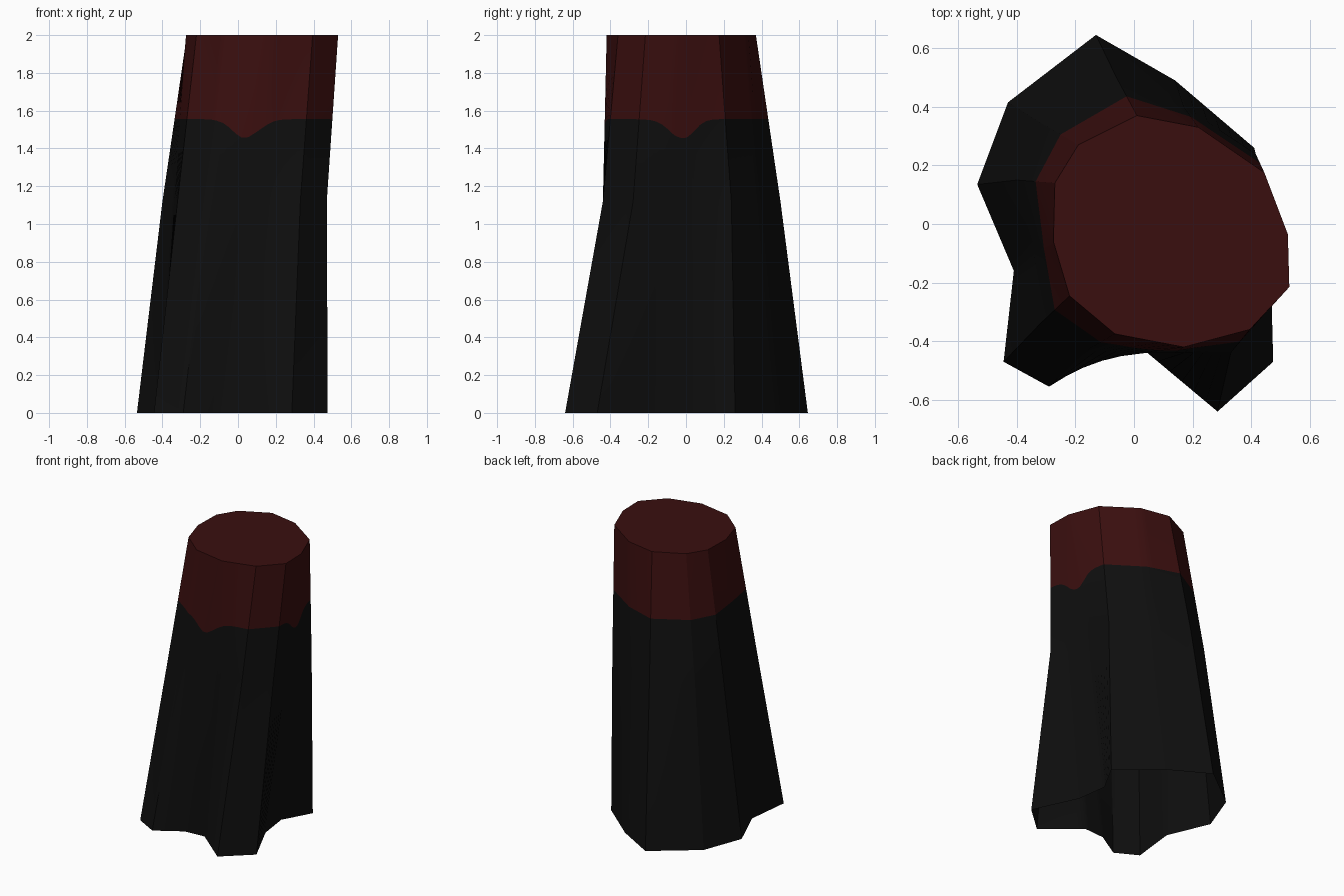
import bpy, bmesh, math
from mathutils import Vector

cube = bpy.data.objects.get("Cube")
if cube:
    bpy.data.objects.remove(cube, do_unlink=True)


def material(name, colour):
    mat = bpy.data.materials.new(name)
    mat.use_nodes = True
    mat.diffuse_color = colour
    bsdf = mat.node_tree.nodes["Principled BSDF"]
    bsdf.inputs["Base Color"].default_value = colour
    bsdf.inputs["Roughness"].default_value = 0.9
    return mat


# Outlines with matching corners: rooted base, waist and cut top
BASE = [(.41, .26), (.14, .49), (-.13, .645), (-.43, .415), (-.535, .135),
        (-.41, -.16), (-.445, -.47), (-.29, -.555), (-.11, -.445), (.04, -.435),
        (.285, -.64), (.475, -.47), (.33, -.16), (.30, .06)]
WAIST = [(.415, .24), (.17, .40), (-.06, .50), (-.31, .34), (-.40, .15),
         (-.34, -.10), (-.32, -.34), (-.16, -.43), (.04, -.44), (.14, -.44),
         (.33, -.44), (.47, -.28), (.45, -.10), (.43, .04)]
TOP = [(.445, .175), (.22, .33), (.01, .37), (-.19, .27), (-.27, .14),
       (-.275, -.06), (-.22, -.245), (-.065, -.375), (.17, -.42), (.17, -.42),
       (.395, -.36), (.53, -.215), (.525, -.035), (.525, -.035)]
WAIST_Z, TOP_Z, STEPS = 1.12, 2.0, 6


def ring(outline, z):
    """Corner points with evenly spaced points along each side."""
    points = []
    for i, corner in enumerate(outline):
        a, b = Vector((*corner, z)), Vector((*outline[(i + 1) % len(outline)], z))
        points += [a.lerp(b, s / STEPS) for s in range(STEPS)]
    return points


def edge_height(p):
    """Wavy lower edge of the red band, dipping at the front and the +x side."""
    angle = math.degrees(math.atan2(p.y, p.x - .1))
    return 1.555 - sum(.1 * math.exp(-((angle - c) / 13) ** 2) for c in (-97, -3))


base, waist, top = ring(BASE, 0), ring(WAIST, WAIST_Z), ring(TOP, TOP_Z)
border = []
for low, high in zip(waist, top):
    z = edge_height(low.lerp(high, .5))
    border.append(low.lerp(high, (z - WAIST_Z) / (TOP_Z - WAIST_Z)))

# Loft the walls, leaving the underside open
bm = bmesh.new()
rings = [[bm.verts.new(p) for p in r] for r in (base, waist, border, top)]
count = len(base)
for level, (low, high) in enumerate(zip(rings, rings[1:])):
    for i in range(count):
        j = (i + 1) % count
        face = bm.faces.new((low[i], low[j], high[j], high[i]))
        face.material_index = 1 if level == 2 else 0
bmesh.ops.remove_doubles(bm, verts=bm.verts, dist=.0005)

# Flat red cut at the top
rim = [e for e in bm.edges if e.is_boundary and e.verts[0].co.z > 1.9]
for face in bmesh.ops.contextual_create(bm, geom=rim)["faces"]:
    face.material_index = 1
bmesh.ops.recalc_face_normals(bm, faces=bm.faces)

mesh = bpy.data.meshes.new("stump")
bm.to_mesh(mesh)
bm.free()
mesh.materials.append(material("charred black", (.0045, .0045, .0045, 1)))
mesh.materials.append(material("dark red", (.042, .0045, .0045, 1)))
stump = bpy.data.objects.new("stump", mesh)
bpy.context.collection.objects.link(stump)
bpy.context.view_layer.objects.active = stump
stump.select_set(True)
bpy.ops.object.shade_smooth_by_angle(angle=math.radians(30))
